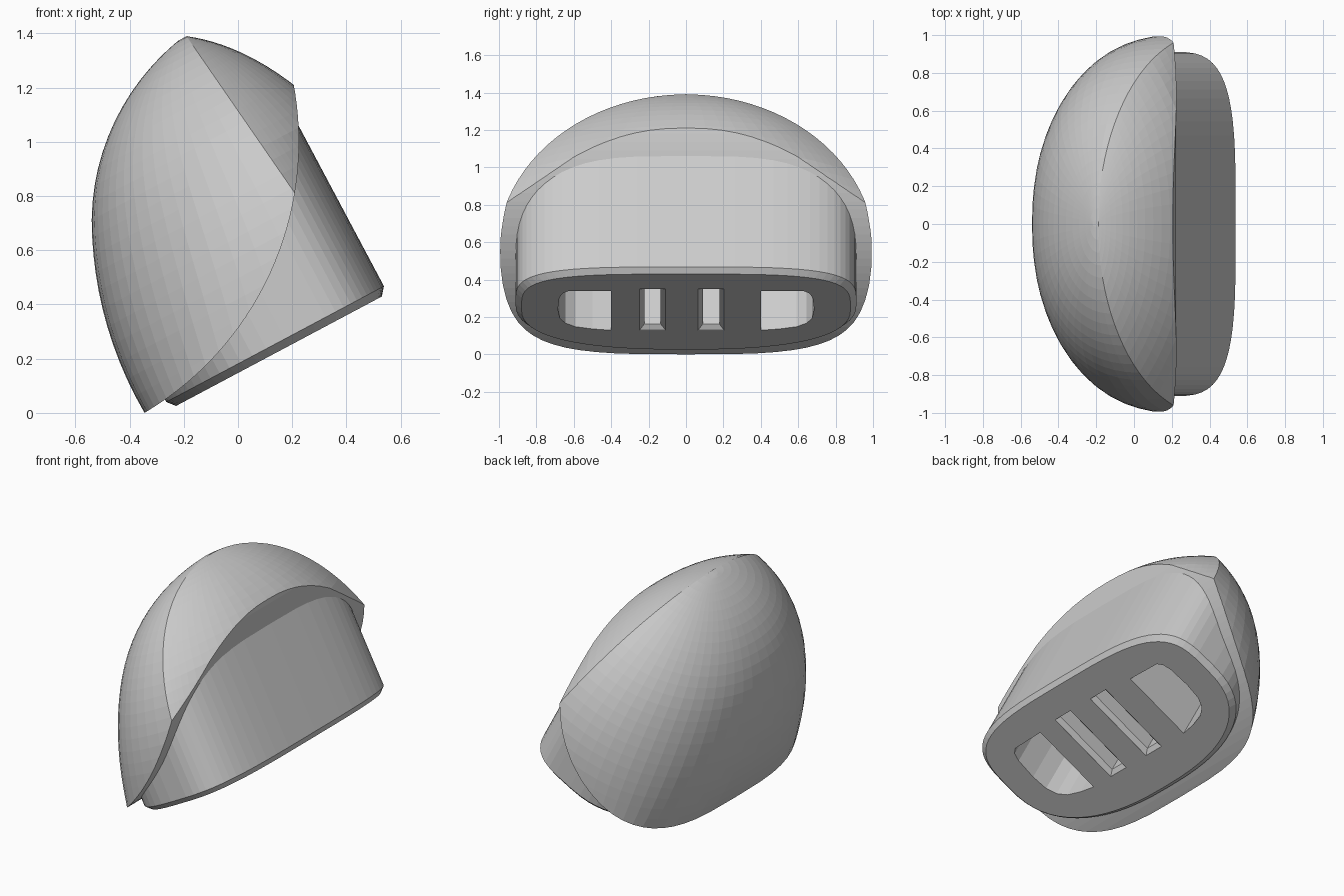
import bpy, bmesh, math
from mathutils import Vector

if "Cube" in bpy.data.objects:
    bpy.data.objects.remove(bpy.data.objects["Cube"])

TILT = math.radians(28)
CS, SN = math.cos(TILT), math.sin(TILT)


def place(s, y, t):
    # tilted frame: s across the plug, t along the plug axis
    return Vector((s * CS - t * SN, y, s * SN + t * CS))


def untilt(x, z):
    return (z * CS - x * SN, x * CS + z * SN)  # (t, s)


def lerp_table(table, t):
    if t <= table[0][0]:
        return table[0][1]
    for (t0, v0), (t1, v1) in zip(table, table[1:]):
        if t <= t1:
            return v0 + (v1 - v0) * (t - t0) / (t1 - t0)
    return table[-1][1]


def section(c, a_left, a_right, b, left, right, t, q=16):
    # closed superellipse, each half with its own exponents (s, y)
    pts = []
    for i in range(4 * q):
        f = 2 * math.pi * i / (4 * q)
        co, si = math.cos(f), math.sin(f)
        a, (n, m) = (a_right, right) if co >= 0 else (a_left, left)
        s = c + math.copysign(a * abs(co) ** (2 / n), co) if abs(co) > 1e-6 else c
        y = math.copysign(b * abs(si) ** (2 / m), si) if abs(si) > 1e-6 else 0
        pts.append(place(s, y, t))
    return pts


def loft(name, loops):
    bm = bmesh.new()
    rings = [[bm.verts.new(p) for p in loop] for loop in loops]
    n = len(rings[0])
    for r0, r1 in zip(rings, rings[1:]):
        for i in range(n):
            j = (i + 1) % n
            bm.faces.new((r0[i], r0[j], r1[j], r1[i]))
    bm.faces.new(rings[0])
    bm.faces.new(rings[-1])
    bmesh.ops.recalc_face_normals(bm, faces=bm.faces)
    me = bpy.data.meshes.new(name)
    bm.to_mesh(me)
    bm.free()
    ob = bpy.data.objects.new(name, me)
    bpy.context.collection.objects.link(ob)
    return ob


def prism(name, outline, t0, t1):
    return loft(name, [[place(s, y, t) for s, y in outline] for t in (t0, t1)])


def rim_cylinder(name, r):
    n = 160
    return loft(name, [[Vector((-0.937 + r * math.cos(2 * math.pi * i / n), y,
                                1.0 + r * math.sin(2 * math.pi * i / n)))
                        for i in range(n)] for y in (-1.5, 1.5)])


def cut(ob, cutter, op='DIFFERENCE'):
    cutter.hide_render = True
    m = ob.modifiers.new("cut", 'BOOLEAN')
    m.operation, m.object, m.solver = op, cutter, 'EXACT'
    bpy.context.view_layer.objects.active = ob
    bpy.ops.object.modifier_apply(modifier=m.name)


# Shell side profile: two arcs on the back, a falling curve at the front
def back_x(z):
    r = 1.426 if z < 0.72 else 0.85
    return -0.54 + r - math.sqrt(r * r - (z - 0.72) ** 2) + max(0, z - .72) * .02


BACK = [untilt(back_x(z), z) for z in [-0.15 + 1.54 * i / 60 for i in range(61)]]
FRONT = [untilt(x, 1.39 - .138 * (x + .19) - .797 * (x + .19) ** 2)
         for x in [0.32 - 0.51 * i / 30 for i in range(31)]]
TOP_T, TOP_S = FRONT[-1]

# Domed shell: sections along the plug axis, creased where the halves meet
rings = []
K = 26
for k in range(K + 1):
    al = -0.2 + (1.555 + 0.2) * k / K
    t = 0.3 + (TOP_T - 0.3) * math.sin(al)
    width = math.cos(al) if al > 0 else 1.0
    crease = TOP_S + (TOP_T - t) * 0.116
    n = 2.1 + 2.0 * math.exp(-t / .35)
    rings.append(section(crease, max(crease - lerp_table(BACK, t), .002),
                         max(lerp_table(FRONT, t) - crease, .002),
                         width * 1.01, (n, n), (1, 2.35), t))
shell = loft("shell", rings)

# Plug body with a chamfered end
plug = loft("plug_body", [
    section(.28, .47, .39, .88, (2.5, 2.5), (3.7, 3.7), .13),
    section(.28, .495, .415, .912, (2.5, 2.5), (3.7, 3.7), .16),
    section(.28, .495, .415, .912, (2.5, 2.5), (3.7, 3.7), .9)])

# Curved rim of the shell, and plug top hidden just behind it
rim = rim_cylinder("rim_cutter", 1.162)
inner = rim_cylinder("plug_top_cutter", 1.154)
cut(shell, rim, 'INTERSECT')
cut(plug, inner)

# Two rounded openings
cutters = [rim, inner]
D = [(.03, .4), (.48, .4), (.475, .63), (.45, .66), (.40, .677), (.27, .685),
     (.17, .675), (.11, .645), (.07, .59), (.045, .5)]
for side in (-1, 1):
    cutters.append(prism("opening_cutter", [(s, y * side) for s, y in D], .08, .5))

# Two slots with tapered mouths
for yc in (-.179, .134):
    def rect(s0, hw, t):
        return [place(s, y, t) for s, y in
                ((s0, yc - hw), (.5, yc - hw), (.5, yc + hw), (s0, yc + hw))]
    cutters.append(loft("slot_cutter", [rect(.03, .069, .08), rect(.03, .069, .131),
                                        rect(.055, .044, .155), rect(.055, .044, .5)]))
for c in cutters[2:]:
    cut(plug, c)
    cut(shell, c)
for c in cutters:
    bpy.data.objects.remove(c)
